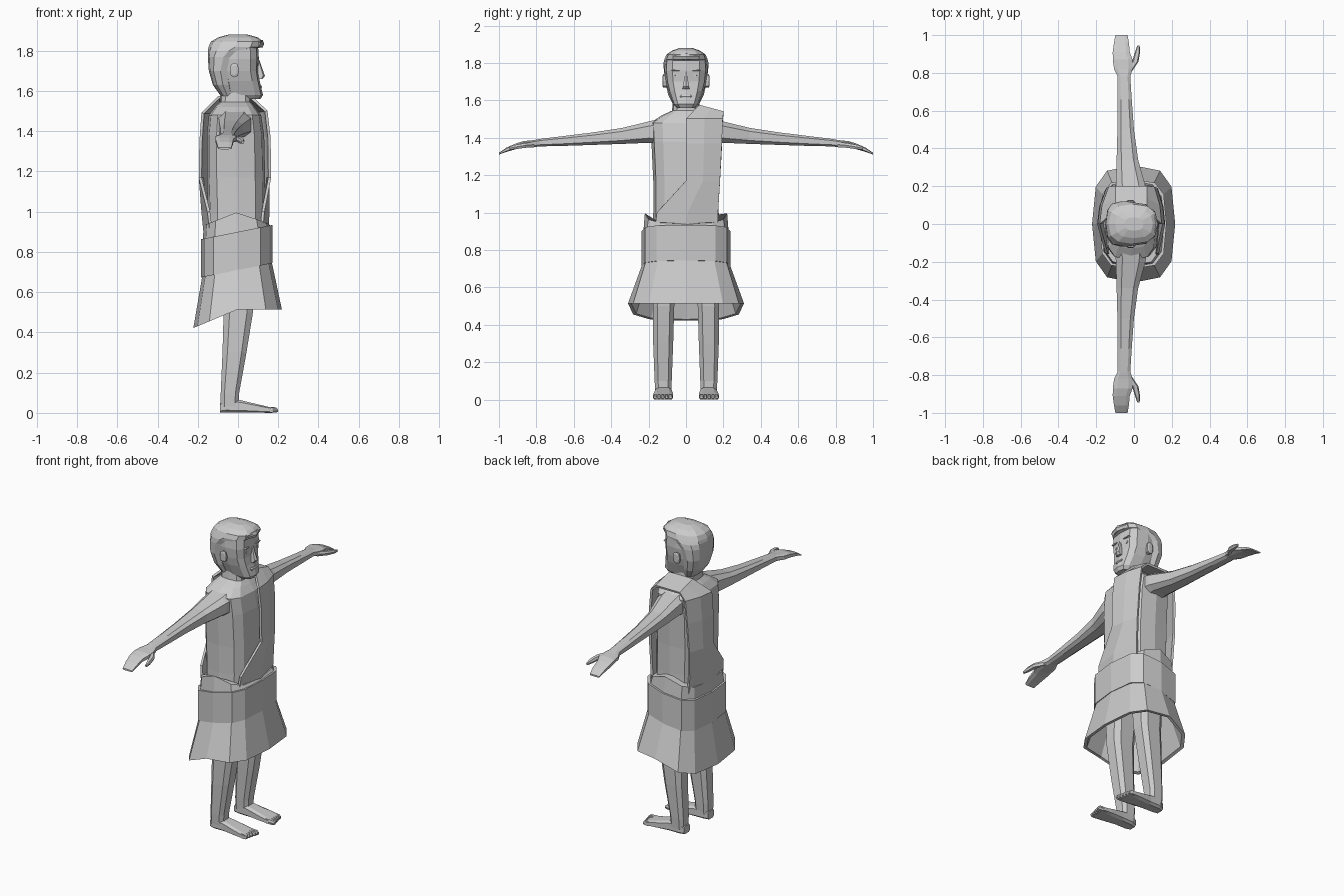
import bpy, bmesh, math

grey = bpy.data.materials.new("plain grey")
grey.diffuse_color = (0.6, 0.6, 0.6, 1)


def make(name, rows, closed=True, mirror=False, thick=0):
    """Skin rows of points; closed rows become a capped tube."""
    bm = bmesh.new()
    vs = [[bm.verts.new(p) for p in r] for r in rows]
    n = len(rows[0])
    for a, b in zip(vs, vs[1:]):
        for i in range(n if closed else n - 1):
            j = (i + 1) % n
            bm.faces.new((a[i], a[j], b[j], b[i]))
    if closed:
        bm.faces.new(vs[0])
        bm.faces.new(vs[-1])
    bmesh.ops.recalc_face_normals(bm, faces=bm.faces)
    me = bpy.data.meshes.new(name)
    bm.to_mesh(me)
    bm.free()
    me.materials.append(grey)
    ob = bpy.data.objects.new(name, me)
    bpy.context.collection.objects.link(ob)
    if thick:
        m = ob.modifiers.new("thickness", 'SOLIDIFY')
        m.thickness = thick
        m.offset = 0
    if mirror:
        m = ob.modifiers.new("mirror", 'MIRROR')
        m.use_axis = (False, True, False)
    return ob


def loft(name, axis, secs, n=8, p=0.7, off=0.0, tilt=None, mirror=False):
    """Sections are (position, a0, a1, b0, b1) across the given axis."""
    rows = []
    for k, (t, a0, a1, b0, b1) in enumerate(secs):
        row = []
        for i in range(n):
            ang = 2 * math.pi * (i + off) / n
            c, s = math.cos(ang), math.sin(ang)
            a = (a0 + a1) / 2 + (a1 - a0) / 2 * math.copysign(abs(c) ** p, c)
            b = (b0 + b1) / 2 + (b1 - b0) / 2 * math.copysign(abs(s) ** p, s)
            if axis == 'x':
                row.append((t, a, b))
            elif axis == 'y':
                row.append((a, t, b))
            else:
                row.append((a, b, t + (tilt(k, a) if tilt else 0)))
        rows.append(row)
    return make(name, rows, mirror=mirror)


def sym(rows):
    return [(z, x0, x1, -y, y) for z, x0, x1, y in rows]


# Torso with neck
loft("torso", 'z', sym([
    (0.85, -.15, .135, .18), (1.0, -.15, .135, .175), (1.17, -.155, .135, .175),
    (1.38, -.155, .13, .185), (1.48, -.145, .115, .19), (1.52, -.115, .085, .13),
    (1.545, -.09, .065, .075), (1.64, -.085, .06, .065)]), n=12, p=0.6)

# Draped cloth over one shoulder, front and back, open at the side
drape = [(.145, .92, -.165, .17), (.15, 1.0, -.155, .17), (.158, 1.17, 0, .18),
         (.155, 1.37, 0, .19), (.14, 1.50, 0, .195), (.065, 1.57, .07, .20),
         (-.095, 1.57, .07, .20), (-.175, 1.49, 0, .195), (-.185, 1.35, 0, .19),
         (-.188, 1.17, 0, .18), (-.175, 1.0, -.155, .17), (-.165, .9, -.165, .17)]
rows = []
for x, z, y0, y1 in drape:
    top = z > 1.52
    row = []
    for f in (0, .5, 1):
        y = y0 + (y1 - y0) * f
        bend = 1 if top else 1 - .28 * (abs(y) / .2) ** 2
        row.append((x * bend, y, z - (.035 * f if top else 0)))
    rows.append(row)
make("shoulder_drape", rows, closed=False, thick=.014)


# Skirt, doubled at the hem and lower at the back
def skirt_tilt(k, x):
    if k == 0:
        return -.06 * abs(x) / .15
    if k in (3, 4):
        return .42 * min(x, 0)
    return .2 * x


loft("skirt", 'z', sym([
    (1.0, -.17, .15, .22), (.90, -.175, .16, .228), (.73, -.175, .165, .232),
    (.515, -.222, .218, .31), (.515, -.205, .20, .292), (.72, -.15, .14, .21)]),
    n=12, p=0.65, tilt=skirt_tilt)

# Wide sloping belt
loft("belt", 'z', sym([(.71, -.183, .172, .238), (.90, -.183, .172, .238)]),
     n=12, p=0.6, tilt=lambda k, x: .2 * x)

# Legs
loft("leg", 'z', [
    (.03, -.088, .005, .078, .165), (.10, -.088, .008, .074, .17),
    (.30, -.08, .045, .066, .178), (.50, -.075, .078, .06, .18),
    (.76, -.09, .09, .04, .18)], off=.5, p=.6, mirror=True)

# Feet and toes
loft("foot", 'x', [
    (-.09, .09, .15, 0, .05), (-.06, .078, .165, 0, .07), (.01, .075, .165, 0, .065),
    (.10, .068, .175, 0, .043), (.155, .068, .178, 0, .03), (.172, .072, .174, 0, .025)],
    off=.5, p=.5, mirror=True)
for i in range(5):
    y, w, tip = .083 + i * .0205, .013 if i == 0 else .009, .198 - .005 * i
    loft("toe", 'x', [(.14, y - w, y + w, 0, .032), (tip - .01, y - w, y + w, 0, .029),
                      (tip, y - w * .7, y + w * .7, .004, .02)],
         n=6, mirror=True)

# Arms running into flat hands
loft("arm_and_hand", 'y', [
    (.12, -.105, .075, 1.36, 1.51), (.20, -.10, .065, 1.37, 1.49),
    (.34, -.095, .025, 1.365, 1.455), (.50, -.09, .002, 1.36, 1.43),
    (.66, -.088, -.01, 1.355, 1.41), (.78, -.088, -.018, 1.353, 1.395),
    (.82, -.108, -.005, 1.348, 1.388), (.87, -.115, -.005, 1.345, 1.383),
    (.91, -.115, -.02, 1.338, 1.37), (.96, -.108, -.025, 1.324, 1.348),
    (1.0, -.10, -.032, 1.31, 1.32)], off=.5, p=.65, mirror=True)
loft("thumb", 'y', [
    (.81, -.04, -.01, 1.348, 1.38), (.86, -.01, .024, 1.345, 1.373),
    (.91, .005, .032, 1.338, 1.364), (.945, .018, .03, 1.337, 1.352)],
    n=6, mirror=True)

# Head
loft("head", 'z', sym([
    (1.56, -.06, .112, .05), (1.58, -.085, .124, .068), (1.65, -.10, .108, .095),
    (1.70, -.11, .10, .108), (1.76, -.12, .104, .115), (1.82, -.12, .10, .112),
    (1.86, -.08, .07, .08)]), n=12, p=0.65)

# Hair with a fringe ledge at the front
loft("hair", 'z', sym([
    (1.575, -.085, -.02, .068), (1.63, -.125, -.025, .095), (1.70, -.145, -.03, .112),
    (1.77, -.15, .005, .119), (1.80, -.15, .06, .12), (1.818, -.147, .115, .116),
    (1.845, -.135, .125, .105), (1.866, -.10, .10, .075), (1.88, -.05, .05, .035)]),
    n=12, p=0.75)
loft("fringe_curl", 'y', [(-.07, .07, .11, 1.82, 1.85), (0, .095, .13, 1.815, 1.855),
                          (.07, .07, .11, 1.82, 1.85)], n=6)

# Face details
loft("nose", 'z', sym([(1.66, .09, .122, .02), (1.675, .09, .134, .018),
                       (1.72, .09, .118, .01), (1.755, .085, .106, .008)]), n=6)
loft("mouth", 'z', sym([(1.615, .10, .117, .03), (1.622, .10, .119, .032),
                        (1.63, .10, .114, .026)]), n=8)
loft("eye", 'x', [(.08, .037, .061, 1.722, 1.744), (.098, .04, .058, 1.725, 1.741)],
     n=8, p=1, mirror=True)
loft("brow", 'x', [(.075, .022, .085, 1.757, 1.768), (.104, .026, .075, 1.758, 1.766)],
     n=6, mirror=True)
loft("ear", 'y', [(.10, -.035, .0, 1.67, 1.735), (.122, -.04, .004, 1.668, 1.74),
                  (.126, -.03, -.006, 1.68, 1.728)], n=8, mirror=True)
